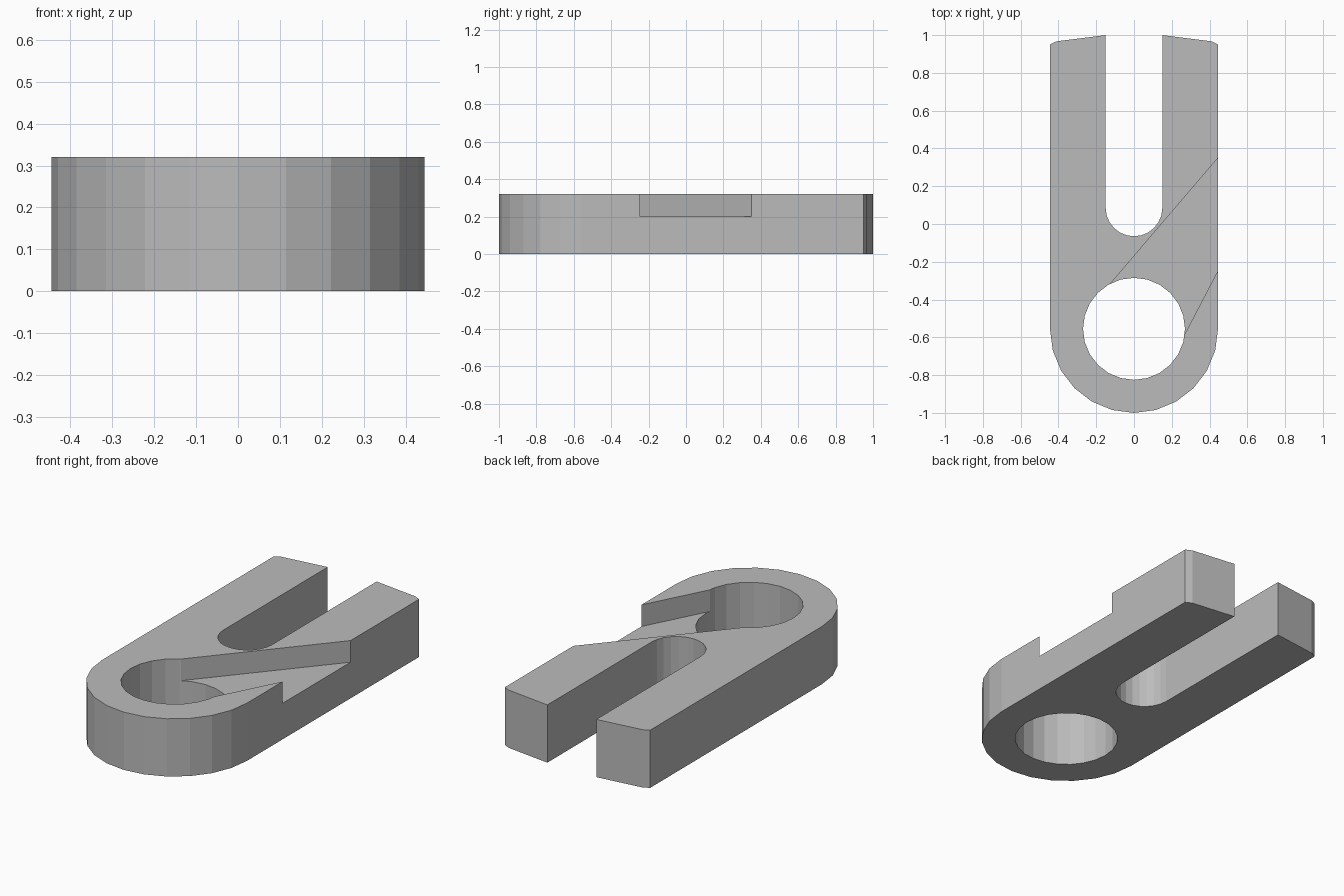
import bpy
import bmesh
from math import cos, sin, pi

if "Cube" in bpy.data.objects:
    bpy.data.objects.remove(bpy.data.objects["Cube"], do_unlink=True)

HEIGHT = 0.32
HALF_WIDTH = 0.445
RING_Y = -0.555
SLOT_RADIUS, SLOT_Y = 0.15, 0.085

grey = bpy.data.materials.new("plain grey")
grey.use_nodes = True
color = (0.5, 0.5, 0.5, 1)
grey.diffuse_color = color
grey.node_tree.nodes["Principled BSDF"].inputs["Base Color"].default_value = color


def arc(radius, y, start, end, steps):
    angles = [start + (end - start) * i / steps for i in range(steps + 1)]
    return [(radius * cos(a), y + radius * sin(a)) for a in angles]


def prism(name, outline, bottom, top):
    """Extrude a flat outline upward into a solid."""
    bm = bmesh.new()
    face = bm.faces.new([bm.verts.new((x, y, bottom)) for x, y in outline])
    result = bmesh.ops.extrude_face_region(bm, geom=[face])
    verts = [v for v in result["geom"] if isinstance(v, bmesh.types.BMVert)]
    bmesh.ops.translate(bm, verts=verts, vec=(0, 0, top - bottom))
    bmesh.ops.recalc_face_normals(bm, faces=bm.faces)
    mesh = bpy.data.meshes.new(name)
    bm.to_mesh(mesh)
    bm.free()
    mesh.materials.append(grey)
    obj = bpy.data.objects.new(name, mesh)
    bpy.context.collection.objects.link(obj)
    return obj


def cut(body, cutter):
    cutter.hide_render = True
    cutter.hide_viewport = True
    mod = body.modifiers.new(cutter.name, "BOOLEAN")
    mod.operation = "DIFFERENCE"
    mod.solver = "EXACT"
    mod.object = cutter


# Forked body: round front end, two prongs with angled tips, round-bottomed slot
tip = [(HALF_WIDTH, 0.95), (0.41, 0.967), (SLOT_RADIUS, 1.0)]
outline = arc(HALF_WIDTH, RING_Y, pi, 2 * pi, 12)
outline += tip
outline += arc(SLOT_RADIUS, SLOT_Y, 0, -pi, 12)
outline += [(-x, y) for x, y in reversed(tip)]
body = prism("forked_body", outline, 0, HEIGHT)

# Round hole through the front end
hole = arc(0.27, RING_Y, 0, 2 * pi, 24)[:-1]
cut(body, prism("hole_cutter", hole, -0.1, HEIGHT + 0.1))

# Shallow slanted channel from the hole out through the left side
channel = [(-0.15, -0.345), (0.25, -0.619), (0.55, -0.044), (0.55, 0.473)]
cut(body, prism("channel_cutter", channel, 0.2, HEIGHT + 0.1))

# Apply the cuts and remove the cutters
bpy.context.view_layer.objects.active = body
body.select_set(True)
for mod in list(body.modifiers):
    cutter = mod.object
    bpy.ops.object.modifier_apply(modifier=mod.name)
    bpy.data.objects.remove(cutter, do_unlink=True)
